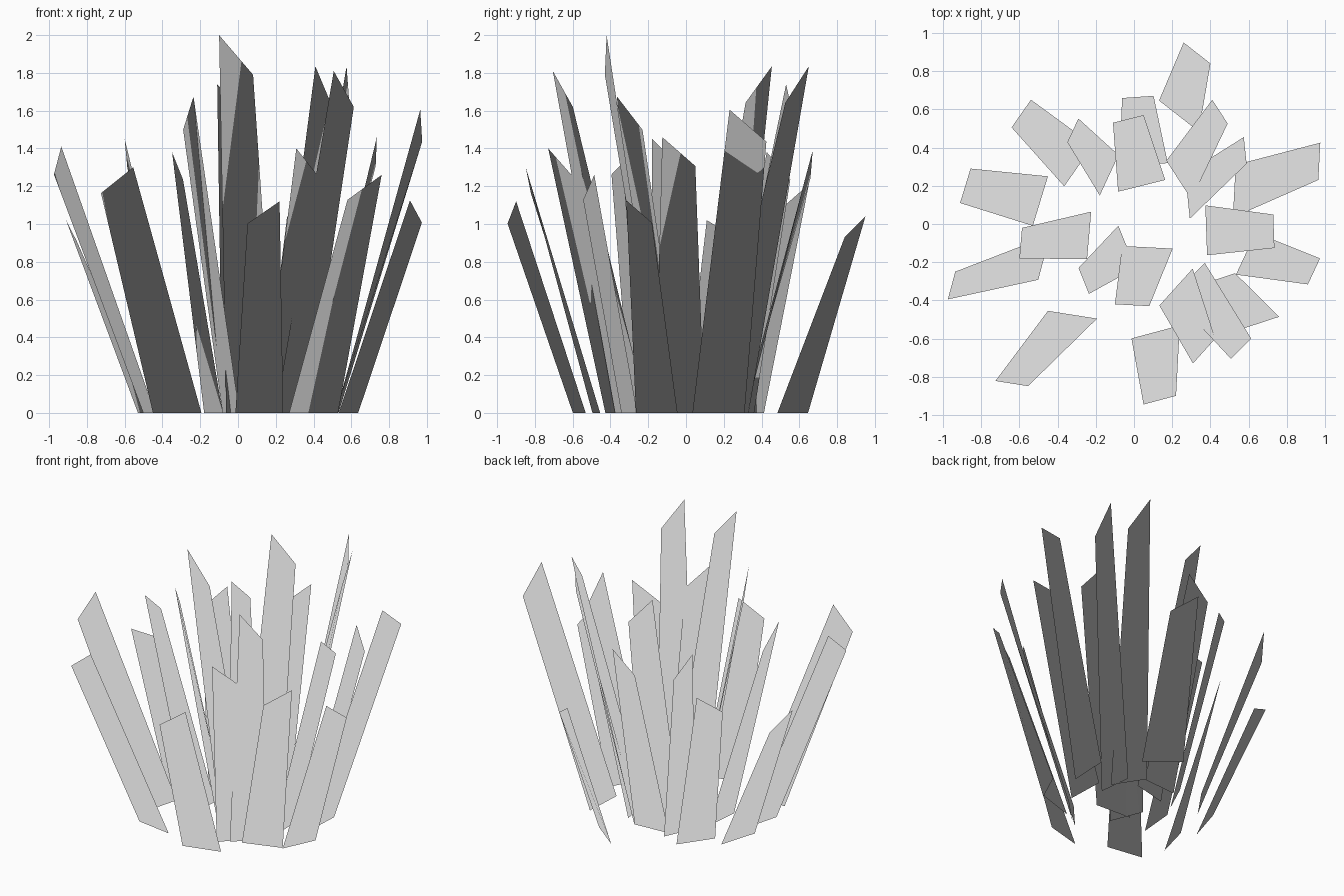
import bpy
from math import cos, sin, radians

grey = bpy.data.materials.new("pale grey")
grey.diffuse_color = (0.8, 0.8, 0.8, 1.0)


def blade(name, bx, by, tx, ty, angle, tip_width, height):
    """Flat tapered blade from a base centre to a tip centre.
    A positive height peaks at the far end of the tip edge, a negative one at the near end."""
    dx, dy = cos(radians(angle)) / 2, sin(radians(angle)) / 2
    base_width = 0.13 + 0.75 * tip_width
    tall, low = abs(height), abs(height) * 0.895
    far, near = (tall, low) if height > 0 else (low, tall)
    verts = [
        (bx - dx * base_width, by - dy * base_width, 0),
        (bx + dx * base_width, by + dy * base_width, 0),
        (tx + dx * tip_width, ty + dy * tip_width, far),
        (tx - dx * tip_width, ty - dy * tip_width, near),
    ]
    mesh = bpy.data.meshes.new(name)
    mesh.from_pydata(verts, [], [(0, 1, 2, 3)])
    mesh.materials.append(grey)
    # upward normals give every blade the same even shade
    mesh.normals_split_custom_set_from_vertices([(0, 0, 1)] * 4)
    bpy.context.collection.objects.link(bpy.data.objects.new(name, mesh))


# base x, base y, tip x, tip y, edge angle, tip width, signed height
inner_ring = [
    (0.05, 0.31, 0.02, 0.665, 4, 0.165, 1.39),
    (0.04, 0.20, -0.03, 0.55, 14, 0.165, -1.74),
    (-0.13, 0.255, -0.32, 0.49, 65, 0.137, -1.38),
    (-0.235, -0.06, -0.593, -0.10, 85, 0.16, -1.45),
    (-0.037, -0.12, -0.263, -0.298, -68, 0.146, 1.675),
    (0.07, -0.122, -0.01, -0.425, -3, 0.18, -2.0),
    (0.22, -0.33, 0.367, -0.665, 48, 0.174, -1.40),
    (0.285, -0.29, 0.56, -0.652, 45, 0.15, -1.81),
    (0.378, -0.033, 0.732, -0.038, 92, 0.175, -1.46),
    (0.28, 0.145, 0.582, 0.385, -84, 0.14, -1.835),
    (0.235, 0.23, 0.45, 0.588, -57, 0.148, -1.835),
]
outer_ring = [
    (0.235, 0.565, 0.33, 0.895, -38, 0.178, -1.04),
    (-0.29, 0.305, -0.59, 0.578, 55, 0.177, 1.21),
    (-0.49, 0.12, -0.883, 0.20, 73, 0.188, -1.02),
    (-0.47, -0.175, -0.955, -0.322, 75, 0.15, 1.41),
    (-0.322, -0.475, -0.64, -0.835, -9, 0.173, 1.30),
    (0.113, -0.565, 0.135, -0.922, 15, 0.176, 1.12),
    (0.40, -0.30, 0.67, -0.515, 18, 0.19, 1.26),
    (0.585, -0.155, 0.942, -0.248, 65, 0.15, -1.125),
    (0.525, 0.172, 0.97, 0.328, 87, 0.195, -1.605),
]

for ring, blades in (("inner", inner_ring), ("outer", outer_ring)):
    for i, values in enumerate(blades, 1):
        blade(f"{ring}_grass_blade_{i}", *values)
